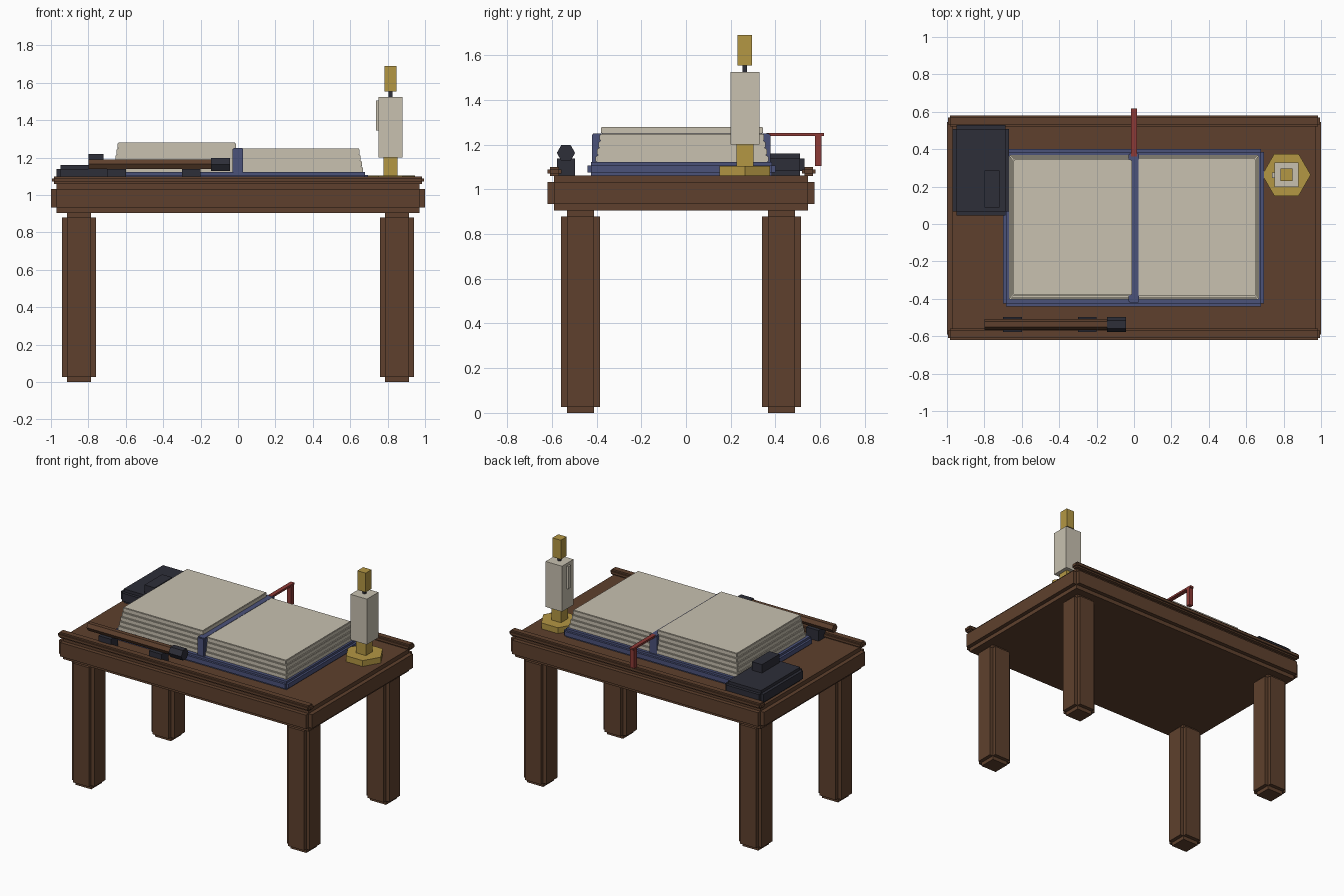
import bpy, bmesh, math
from mathutils import Matrix, Vector

if "Cube" in bpy.data.objects:
    bpy.data.objects.remove(bpy.data.objects["Cube"])


def colour(name, r, g, b):
    m = bpy.data.materials.new(name)
    lin = [((c / 255 + 0.055) / 1.055) ** 2.4 for c in (r, g, b)]
    m.diffuse_color = (*lin, 1)
    m.use_nodes = True
    m.node_tree.nodes["Principled BSDF"].inputs["Base Color"].default_value = m.diffuse_color
    return m


wood = colour("brown wood", 94, 64, 45)
iron = colour("dark iron", 45, 46, 56)
blue = colour("blue cover", 75, 82, 122)
cream = colour("cream paper", 200, 193, 176)
gold = colour("gold", 180, 151, 68)
red = colour("red ribbon", 140, 58, 54)


def finish(bm, name, mat):
    me = bpy.data.meshes.new(name)
    bm.to_mesh(me)
    bm.free()
    me.materials.append(mat)
    ob = bpy.data.objects.new(name, me)
    bpy.context.collection.objects.link(ob)
    return ob


def add_box(bm, lo, hi):
    size, mid = Vector(hi) - Vector(lo), (Vector(hi) + Vector(lo)) / 2
    bmesh.ops.create_cube(bm, size=1,
                          matrix=Matrix.Translation(mid) @ Matrix.Diagonal((*size, 1)))


def box(name, mat, x, y, z, notch=0):
    """Box given by ranges; a notch cuts a square step along every edge."""
    bm = bmesh.new()
    lo, hi = (x[0], y[0], z[0]), (x[1], y[1], z[1])
    if notch:
        for axis in range(3):
            inset = [0 if a == axis else notch for a in range(3)]
            add_box(bm, [a + i for a, i in zip(lo, inset)],
                    [b - i for b, i in zip(hi, inset)])
    else:
        add_box(bm, lo, hi)
    return finish(bm, name, mat)


def hex_prism(name, mat, centre, radius, length, along_x=False):
    bm = bmesh.new()
    turn = Matrix.Rotation(math.pi / 2, 4, 'Y') if along_x else Matrix.Rotation(math.pi / 6, 4, 'Z')
    bmesh.ops.create_cone(bm, cap_ends=True, segments=6, radius1=radius, radius2=radius,
                          depth=length, matrix=Matrix.Translation(centre) @ turn)
    return finish(bm, name, mat)


# Table: top slab, four legs, front and back rails
box("table_top", wood, (-1, 1), (-0.62, 0.575), (0.905, 1.062), 0.029)
for side in (-1, 1):
    xs = sorted((side * 0.76, side * 0.94))
    box("front_leg", wood, xs, (-0.56, -0.385), (0, 0.906), 0.027)
    box("back_leg", wood, xs, (0.34, 0.515), (0, 0.906), 0.027)
box("front_rail", wood, (-0.995, 0.995), (-0.62, -0.558), (1.06, 1.10), 0.011)
box("back_rail", wood, (-0.995, 0.995), (0.52, 0.58), (1.06, 1.10), 0.011)

# Open book: cover, spine and stepped page stacks
box("book_cover", blue, (-0.70, 0.695), (-0.44, 0.40), (1.06, 1.122), 0.015)
box("book_spine", blue, (-0.03, 0.028), (-0.42, 0.377), (1.11, 1.25), 0.005)
for side, count in ((-1, 5), (1, 4)):
    for i in range(count):
        s = 0.006 * i
        xs = (-0.668 + s, -0.012) if side < 0 else (0.018, 0.668 - s)
        z = 1.12 + 0.032 * i
        box("page_stack", cream, xs, (-0.404 + s, 0.368 - s), (z, z + 0.032), 0.004)

# Ribbon: strip over the back of the book with a hanging end
box("ribbon_strip", red, (-0.015, 0.015), (0.36, 0.617), (1.238, 1.252))
box("ribbon_end", red, (-0.016, 0.016), (0.577, 0.607), (1.105, 1.24))

# Candle: hexagonal base, stem, wax with a drip, wick and flame
cx, cy = 0.815, 0.263
hex_prism("candle_base", gold, (cx, cy, 1.0825), 0.13, 0.043)


def column(name, mat, w, z):
    box(name, mat, (cx - w, cx + w), (cy - w, cy + w), z)


column("candle_stem", gold, 0.038, (1.10, 1.205))
column("candle_wax", cream, 0.065, (1.20, 1.525))
column("candle_wick", iron, 0.010, (1.52, 1.56))
column("candle_flame", gold, 0.033, (1.553, 1.69))
box("wax_drip", cream, (0.738, 0.755), (0.245, 0.275), (1.345, 1.505))

# Dark box with its raised block
box("case", iron, (-0.97, -0.667), (0.045, 0.53), (1.06, 1.16), 0.021)
box("case_block", iron, (-0.80, -0.72), (0.088, 0.285), (1.15, 1.22))

# Wooden rod with a dark cap lying on two rests
hex_prism("rod", wood, (-0.45, -0.537, 1.165), 0.03, 0.70, True)
hex_prism("rod_cap", iron, (-0.094, -0.537, 1.163), 0.041, 0.10, True)
for x in (-0.65, -0.25):
    box("rod_rest", iron, (x - 0.05, x + 0.05), (-0.577, -0.497), (1.06, 1.138))
